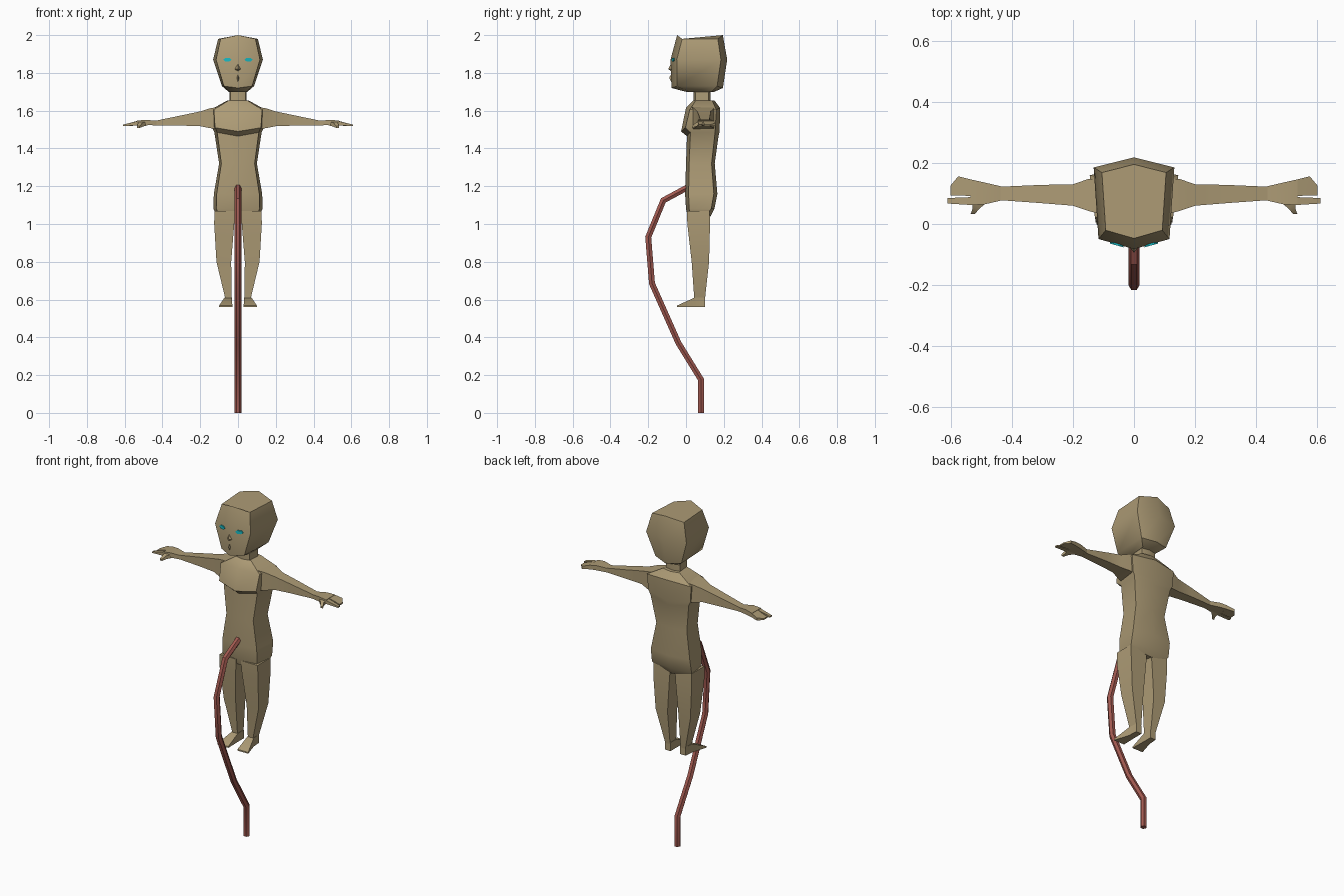
import bpy, bmesh, math
from mathutils import Vector

cube = bpy.data.objects.get("Cube")
if cube:
    bpy.data.objects.remove(cube, do_unlink=True)


def material(name, red, green, blue):
    colour = (red, green, blue, 1)
    mat = bpy.data.materials.new(name)
    mat.use_nodes = True
    mat.diffuse_color = colour
    mat.node_tree.nodes["Principled BSDF"].inputs["Base Color"].default_value = colour
    return mat


skin = material("tan_skin", 0.42, 0.33, 0.18)
cord_red = material("dull_red_cord", 0.36, 0.1, 0.08)
cyan = material("cyan_eye", 0.01, 0.5, 0.56)


def loft(name, rings, mat=skin, side=1, angle=35):
    """Skin a list of equal-length rings and cap both ends."""
    bm = bmesh.new()
    loops = [[bm.verts.new((x * side, y, z)) for x, y, z in ring] for ring in rings]
    for lower, upper in zip(loops, loops[1:]):
        for i in range(len(lower)):
            bm.faces.new((lower[i - 1], lower[i], upper[i], upper[i - 1]))
    bm.faces.new(loops[0])
    bm.faces.new(loops[-1])
    bmesh.ops.recalc_face_normals(bm, faces=bm.faces)
    mesh = bpy.data.meshes.new(name)
    bm.to_mesh(mesh)
    bm.free()
    mesh.materials.append(mat)
    obj = bpy.data.objects.new(name, mesh)
    bpy.context.collection.objects.link(obj)
    bpy.ops.object.select_all(action="DESELECT")
    obj.select_set(True)
    bpy.context.view_layer.objects.active = obj
    bpy.ops.object.shade_smooth_by_angle(angle=math.radians(angle))


def body_ring(z, width, front, back, peak=0):
    """Six-sided level with a keeled front and back; peak lifts the middle line."""
    bevel = 0.11 * (back - front)
    half = [(width * 0.88, front + bevel, z - peak), (width, back - bevel, z - peak)]
    mirrored = [(-x, y, c) for x, y, c in reversed(half)]
    return [(0, front, z), *half, (0, back, z), *mirrored]


def limb(name, axis, stations, side):
    """Four-sided limb; each station is a centre and two half sizes across the axis."""
    first, second = [i for i in range(3) if i != axis]
    rings = []
    for *centre, a, b in stations:
        ring = []
        for u, v in ((-a, -b), (a, -b), (a, b), (-a, b)):
            corner = Vector(centre)
            corner[first] += u
            corner[second] += v
            ring.append(corner)
        rings.append(ring)
    loft(name, rings, side=side)


def wedge(name, top, ridge, bottom, width, reach):
    """Small pointed ridge on the middle of the face."""
    levels = ((top, 0.3, 0.08), (ridge, 1, reach), (bottom, 0.5, 0.08))
    loft(name, [[(-width * w, -0.07, z), (width * w, -0.07, z), (0, -y, z)]
                for z, w, y in levels])


# Head: faceted block, wider at the back
loft("head", [
    body_ring(1.7, 0.05, 0, 0.15),
    body_ring(1.72, 0.085, -0.077, 0.195, -0.01),
    body_ring(1.87, 0.132, -0.082, 0.218),
    body_ring(2, 0.105, -0.047, 0.195, 0.02),
], angle=38)
wedge("nose", 1.85, 1.82, 1.81, 0.02, 0.094)
wedge("lips", 1.79, 1.775, 1.755, 0.01, 0.089)
loft("neck", [body_ring(z, 0.046, 0.04, 0.13) for z in (1.62, 1.73)])

# Torso: seat, hips, waist, overhanging chest, shoulders
loft("torso", [
    body_ring(1.04, 0.12, 0.01, 0.13, -0.02),
    body_ring(1.08, 0.13, 0, 0.15),
    body_ring(1.16, 0.128, -0.005, 0.166),
    body_ring(1.32, 0.1, 0, 0.152),
    body_ring(1.465, 0.125, 0.005, 0.172, -0.02),
    body_ring(1.49, 0.138, -0.026, 0.178, -0.02),
    body_ring(1.615, 0.145, 0, 0.18, 0.01),
    body_ring(1.655, 0.055, 0.04, 0.15),
])

for side, label in ((1, "left_"), (-1, "right_")):
    limb(label + "arm", 0, [
        (0.1, 0.09, 1.56, 0.06, 0.06),
        (0.15, 0.095, 1.56, 0.052, 0.052),
        (0.2, 0.095, 1.557, 0.035, 0.039),
        (0.3, 0.098, 1.548, 0.03, 0.027),
        (0.44, 0.1, 1.534, 0.022, 0.012),
    ], side)
    limb(label + "leg", 2, [
        (0.07, 0.065, 1.07, 0.055, 0.06),
        (0.073, 0.067, 1, 0.053, 0.06),
        (0.075, 0.076, 0.8, 0.039, 0.046),
        (0.05, 0.072, 0.6, 0.016, 0.028),
    ], side)
    limb(label + "foot", 1, [
        (0.05, 0.1, 0.585, 0.018, 0.025),
        (0.052, 0.045, 0.585, 0.02, 0.025),
        (0.065, -0.048, 0.564, 0.035, 0.004),
    ], side)

    # Hand: palm, broad finger group, thin finger and thumb
    limb(label + "palm", 0, [
        (0.43, 0.1, 1.534, 0.022, 0.012),
        (0.49, 0.1, 1.538, 0.036, 0.014),
        (0.535, 0.104, 1.535, 0.042, 0.012),
    ], side)
    limb(label + "fingers", 0, [
        (0.53, 0.118, 1.535, 0.027, 0.012),
        (0.575, 0.125, 1.526, 0.031, 0.008),
        (0.6, 0.11, 1.522, 0.016, 0.004),
    ], side)
    limb(label + "thin_finger", 0, [
        (0.53, 0.075, 1.534, 0.013, 0.011),
        (0.61, 0.076, 1.522, 0.009, 0.004),
    ], side)
    limb(label + "thumb", 1, [
        (0.5, 0.08, 1.535, 0.03, 0.01),
        (0.517, 0.05, 1.525, 0.011, 0.01),
        (0.528, 0.032, 1.513, 0.007, 0.005),
    ], side)

    # Eye: thin almond plate following the slope of the face
    eye = []
    for depth in (0.004, -0.004):
        ring = []
        for k in range(6):
            turn = math.tau * k / 6
            x = 0.056 + 0.022 * math.cos(turn)
            ring.append((x, depth - 0.082 + 0.28 * x, 1.87 + 0.011 * math.sin(turn)))
        eye.append(ring)
    loft(label + "eye", eye, cyan, side)

# Hanging cord: hexagonal tube swept along a bent path
path = [Vector((0, y, z)) for y, z in (
    (0.01, 1.195), (-0.12, 1.125), (-0.2, 0.93), (-0.18, 0.685),
    (-0.04, 0.37), (0.08, 0.175), (0.08, 0))]
across = Vector((1, 0, 0))
steps = [(b - a).normalized() for a, b in zip(path, path[1:])]
rings = []
for point, before, after in zip(path, steps[:1] + steps, steps + steps[-1:]):
    tangent = (before + after).normalized()
    up = tangent.cross(across) / tangent.dot(before)
    rings.append([point + 0.018 * (across * math.cos(turn) + up * math.sin(turn))
                  for turn in (math.tau * k / 6 for k in range(6))])
loft("cord", rings, cord_red)
